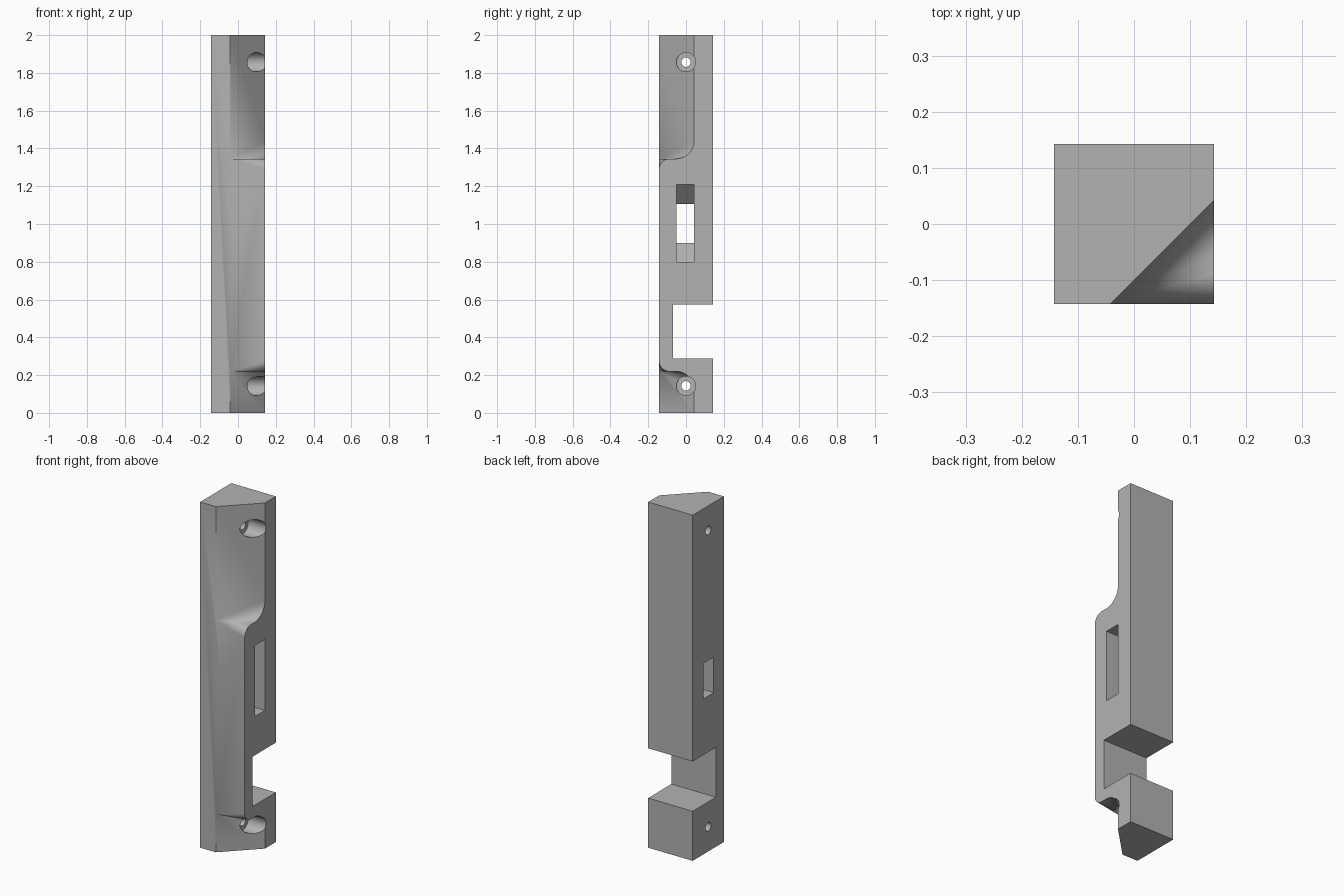
import bpy, bmesh, math
from mathutils import Vector

if "Cube" in bpy.data.objects:
    bpy.data.objects.remove(bpy.data.objects["Cube"])

H = 0.1425            # half width of the square bar
EDGE = 0.0425         # where the corner chamfer meets the faces

grey = bpy.data.materials.new("grey")
grey.diffuse_color = (0.45, 0.45, 0.45, 1)
grey.use_nodes = True
grey.node_tree.nodes["Principled BSDF"].inputs["Base Color"].default_value = grey.diffuse_color


def make_object(name, bm):
    bmesh.ops.recalc_face_normals(bm, faces=bm.faces)
    me = bpy.data.meshes.new(name)
    bm.to_mesh(me)
    bm.free()
    me.materials.append(grey)
    ob = bpy.data.objects.new(name, me)
    bpy.context.collection.objects.link(ob)
    return ob


def box(name, lo, hi):
    bm = bmesh.new()
    bmesh.ops.create_cube(bm, size=1)
    for v in bm.verts:
        v.co = [lo[i] + (v.co[i] + 0.5) * (hi[i] - lo[i]) for i in range(3)]
    return make_object(name, bm)


def rod(name, radius, start, end):
    bm = bmesh.new()
    start, end = Vector(start), Vector(end)
    axis = end - start
    bmesh.ops.create_cone(bm, cap_ends=True, segments=48, radius1=radius,
                          radius2=radius, depth=axis.length)
    turn = axis.to_track_quat('Z', 'Y')
    for v in bm.verts:
        v.co = turn @ v.co + (start + end) / 2
    return make_object(name, bm)


def prism_y(name, profile, y0, y1):
    bm = bmesh.new()
    face = bm.faces.new([bm.verts.new((x, y0, z)) for x, z in profile])
    new = bmesh.ops.extrude_face_region(bm, geom=[face])["geom"]
    bmesh.ops.translate(bm, vec=(0, y1 - y0, 0),
                        verts=[g for g in new if isinstance(g, bmesh.types.BMVert)])
    return make_object(name, bm)


def corner_cutter(name, z, up, end):
    """Corner chamfer whose floor fans out from one point into an S curve."""
    r1, r2, n = 0.055, 0.095, 12
    curve = []
    for i in range(n + 1):            # convex lip
        a = math.pi / 2 * i / n
        curve.append((-H + r1 * (1 - math.cos(a)), -r1 * (1 - math.sin(a))))
    for i in range(n + 1):            # concave run-out
        a = math.pi / 2 * i / n
        curve.append((EDGE - r2 + r2 * math.sin(a), r2 * (1 - math.cos(a))))
    apex = Vector((-EDGE, -H, z))
    pts = [apex + 1.2 * (Vector((H, y, z + up * dz)) - apex) for y, dz in curve]
    out = Vector((0, -0.05, 0))

    def lift(p):
        return Vector((p.x, p.y, end))

    bm = bmesh.new()
    V = bm.verts.new
    a, ao, a2, ao2 = V(apex), V(apex + out), V(lift(apex)), V(lift(apex + out))
    s = [V(p) for p in pts]
    so, so2, e2 = V(pts[0] + out), V(lift(pts[0] + out)), V(lift(pts[-1]))
    for p, q in zip(s, s[1:]):
        bm.faces.new((a, p, q))
    bm.faces.new((ao, so, s[0], a))
    bm.faces.new((a, s[-1], e2, a2))
    bm.faces.new((a, a2, ao2, ao))
    bm.faces.new((ao, ao2, so2, so))
    bm.faces.new((a2, e2, so2, ao2))
    bm.faces.new([so] + s + [e2, so2])
    return make_object(name, bm)


bar = box("bar", (-H, -H, 0), (H, H, 2))

cutters = [
    corner_cutter("upper_corner_cutter", 1.345, 1, 2.05),
    corner_cutter("lower_corner_cutter", 0.22, -1, -0.05),
    box("rear_notch_cutter", (-0.3, -0.07, 0.287), (0.3, 0.3, 0.575)),
    # side slot, narrowing towards the far face
    prism_y("slot_cutter", [(0.3, 0.8), (0.3, 1.21), (0.04, 1.21), (-0.06, 1.105),
                            (-0.3, 1.105), (-0.3, 0.9), (-0.06, 0.9), (0.04, 0.8)],
            -0.05, 0.0425),
    rod("front_hole_cutter", 0.036, (0, -0.3, 1), (0, -0.08, 1)),
]
# screw holes with wide recesses on the chamfered side
for label, z in (("upper", 1.857), ("lower", 0.143)):
    cutters.append(rod(label + "_screw_hole_cutter", 0.025, (-0.3, 0, z), (0.2, 0, z)))
    cutters.append(rod(label + "_recess_cutter", 0.051, (0.03, 0, z), (0.3, 0, z)))

bpy.context.view_layer.objects.active = bar
bar.select_set(True)
for c in cutters:
    mod = bar.modifiers.new(c.name, 'BOOLEAN')
    mod.operation = 'DIFFERENCE'
    mod.solver = 'EXACT'
    mod.object = c
    bpy.ops.object.modifier_apply(modifier=mod.name)
    bpy.data.objects.remove(c)

bpy.ops.object.shade_smooth_by_angle(angle=math.radians(30))
